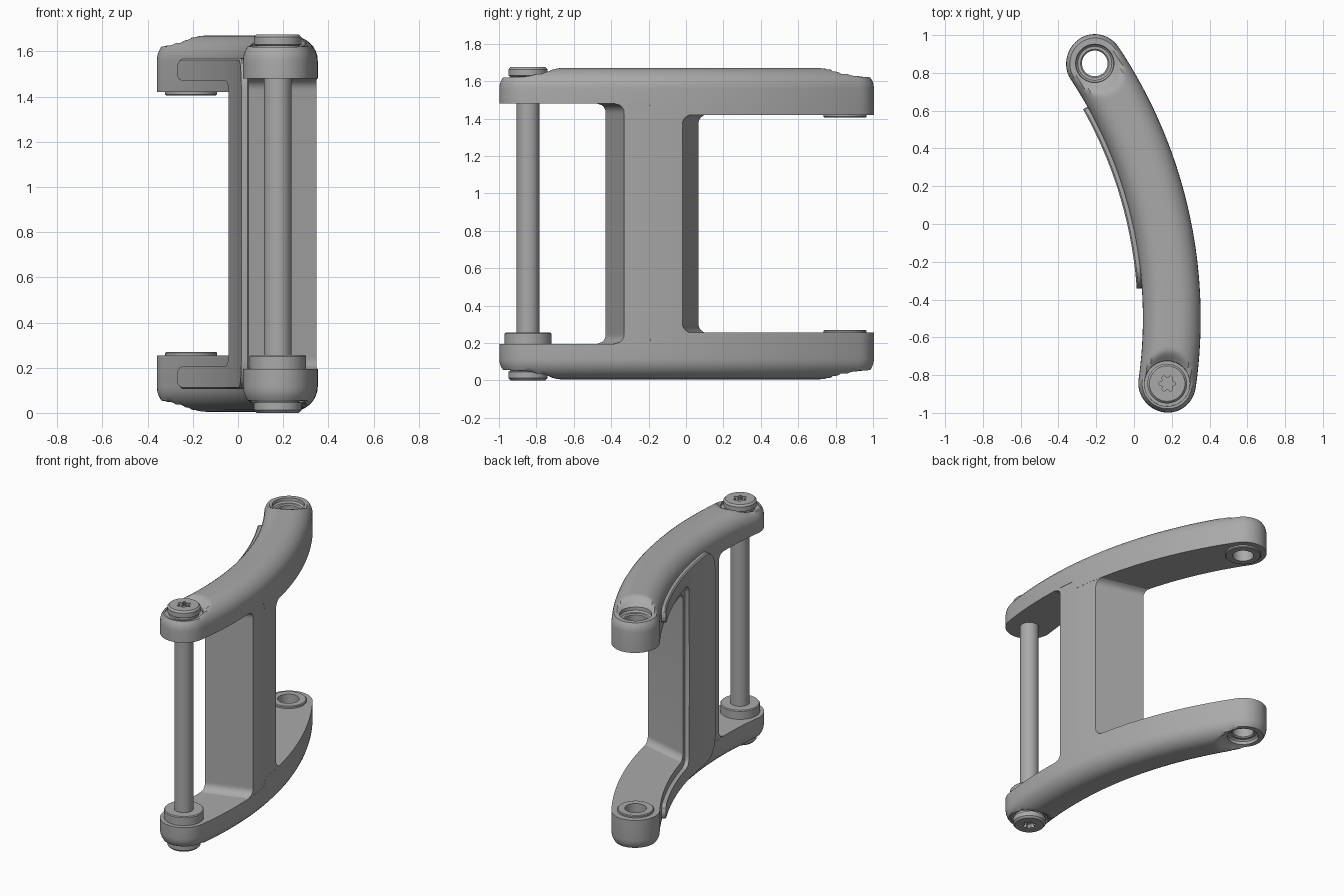
import bpy, bmesh
from math import sin, cos, pi, sqrt, hypot, radians
from mathutils import Matrix, Vector

if "Cube" in bpy.data.objects:
    bpy.data.objects.remove(bpy.data.objects["Cube"])

CX, CY, RAD = -2.24, -0.5, 2.44      # centre and radius of the arc both arms follow
HALF = 0.153                         # half width of an arm
TOP, HEIGHT = 1.67, 1.675
S_FRONT, S_BACK = -0.346, 1.431      # pivot positions along the arc

metal = bpy.data.materials.new("satin grey metal")
metal.use_nodes = True
metal.diffuse_color = (0.4, 0.4, 0.4, 1)
metal.node_tree.nodes["Principled BSDF"].inputs["Base Color"].default_value = (0.4, 0.4, 0.4, 1)


def bend(s, n, z):
    """Arc length, outward offset and height to a point."""
    a = s / RAD
    return Vector((CX + (RAD + n) * cos(a), CY + (RAD + n) * sin(a), z))


def finish(name, bm):
    bmesh.ops.recalc_face_normals(bm, faces=bm.faces)
    mesh = bpy.data.meshes.new(name)
    bm.to_mesh(mesh)
    bm.free()
    mesh.materials.append(metal)
    ob = bpy.data.objects.new(name, mesh)
    bpy.context.collection.objects.link(ob)
    return ob


def smooth(ob, angle=32):
    bpy.ops.object.select_all(action="DESELECT")
    ob.select_set(True)
    bpy.context.view_layer.objects.active = ob
    bpy.ops.object.shade_smooth_by_angle(angle=radians(angle))


def cut(ob, cutter):
    """Subtract the cutter and discard it."""
    mod = ob.modifiers.new("cut", "BOOLEAN")
    mod.operation, mod.solver, mod.object = "DIFFERENCE", "EXACT", cutter
    bpy.context.view_layer.objects.active = ob
    bpy.ops.object.modifier_apply(modifier=mod.name)
    bpy.data.objects.remove(cutter)


def mirrored(ob, name):
    """Copy of an upper part for the lower side."""
    low = ob.copy()
    low.data = ob.data.copy()
    low.name = name
    low.data.transform(Matrix.Translation((0, 0, HEIGHT)) @ Matrix.Scale(-1, 4, (0, 0, 1)))
    low.data.flip_normals()
    bpy.context.collection.objects.link(low)
    smooth(low)


def loft(name, rings, closed=False):
    """Skin rings of points; cap the ends, or join last to first."""
    bm = bmesh.new()
    rows = [[bm.verts.new(p) for p in ring] for ring in rings]
    k = len(rows[0])
    pairs = list(zip(rows, rows[1:])) + ([(rows[-1], rows[0])] if closed else [])
    for a, b in pairs:
        for i in range(k):
            j = (i + 1) % k
            bm.faces.new((a[i], a[j], b[j], b[i]))
    if not closed:
        bm.faces.new(rows[0])
        bm.faces.new(rows[-1])
    return finish(name, bm)


def turned(name, centre, profile, sides=48, tube=False):
    """Turn (radius, height) points about a vertical axis."""
    rings = [[centre + Vector((r * cos(2 * pi * i / sides), r * sin(2 * pi * i / sides), z))
              for i in range(sides)] for r, z in profile]
    return loft(name, rings, tube)


# Upper arm: bent stadium with a domed top and lowered pivot ends
def half_outline(r):
    cap = [(pi / 2) * i / 12 for i in range(13)]
    pts = [(S_FRONT - r * cos(a), r * sin(a)) for a in cap]
    pts += [(S_FRONT + (S_BACK - S_FRONT) * i / 90, r) for i in range(1, 90)]
    return pts + [(S_BACK + r * sin(a), r * cos(a)) for a in cap]


def top_height(s, n, inset):
    r = 0.12
    e = max(0, r - inset) / r
    dome = TOP - 0.11 + 0.11 * sqrt(max(0, 1 - e * e))
    d = min(hypot(max(0, s - S_FRONT), n), hypot(max(0, S_BACK - s), n))
    t = min(1, max(0, (d - 0.1) / 0.08))
    return min(dome, TOP - 0.05 * (1 - t * t * (3 - 2 * t)))


def make_arm():
    bm = bmesh.new()
    insets = [0.12 * (1 - cos(pi / 2 * i / 8)) for i in range(9)] + [0.13, 0.14, 0.147]
    levels = [None] + insets
    loops = []
    for inset in levels:
        half = half_outline(HALF - (inset or 0))
        sides = []
        for sign in (1, -1):
            row = []
            for i, (s, n) in enumerate(half):
                if sign < 0 and i in (0, len(half) - 1):
                    row.append(sides[0][i])
                    continue
                z = (1.48 if s < 0.3 else 1.42) if inset is None else top_height(s, n, inset)
                row.append(bm.verts.new(bend(s, sign * n, z)))
            sides.append(row)
        loops.append(sides)
    for lo, hi in zip(loops, loops[1:]):
        for a, b in zip(lo, hi):
            for i in range(len(a) - 1):
                bm.faces.new((a[i], a[i + 1], b[i + 1], b[i]))
    for a, b in (loops[0], loops[-1]):
        for i in range(len(a) - 1):
            bm.faces.new(list(dict.fromkeys((a[i], a[i + 1], b[i + 1], b[i]))))
    return finish("upper_arm", bm)


front, back = bend(S_FRONT, 0, 0), bend(S_BACK, 0, 0)
arm = make_arm()
cut(arm, turned("bore", back, [(0.085, 1.3), (0.085, 1.585), (0.1, 1.6), (0.108, 1.7)]))
cut(arm, turned("spotface", front, [(0.12, 1.612), (0.125, 1.7)]))
smooth(arm)
mirrored(arm, "lower_arm")

# Pivot bushings with a raised inner face
bushing = turned("upper_bushing", back, [(0.068, 1.405), (0.11, 1.405), (0.115, 1.41), (0.115, 1.425),
                                         (0.09, 1.425), (0.09, 1.59), (0.075, 1.59), (0.068, 1.583)], tube=True)
smooth(bushing)
mirrored(bushing, "lower_bushing")


# Web between the arms, flaring into them
def flare(gap, r=0.05):
    g = min(r, max(0, r - gap))
    return r - sqrt(r * r - g * g)


def web_ring(z):
    mid = min(z, HEIGHT - z)
    f, b = flare(mid - 0.195), flare(mid - 0.255)
    f, b = flare(mid - 0.195), flare(mid - 0.255)
    outer = [(0.16 - f + (0.295 + f + b) * i / 8, 0.152) for i in range(9)]
    inner = [(0.61 + b - (0.535 + f + b) * i / 12, -0.152) for i in range(13)]
    return [bend(s, n, z) for s, n in outer + inner]


low = [0.17, 0.195] + [0.195 + 0.0092 * i for i in range(1, 13)]
smooth(loft("web", [web_ring(z) for z in low + [HEIGHT - z for z in reversed(low)]]))


# Raised C-shaped plate on the concave side, made as two halves
def plate_rings():
    rings = []
    s0, s1, corner = 0.17, 1.25, 0.13
    stops = [s0 + corner * (1 - cos(pi / 2 * i / 8)) for i in range(9)]
    stops += [0.36, 0.42, 0.48, 0.54, 0.57, 0.571, 0.582, 0.6, 0.63]
    stops += [0.63 + 0.06 * i for i in range(1, 10)] + [1.2, 1.225, 1.242, s1]
    for s in stops:
        e = max(0, s0 + corner - s)
        hi = 1.57 - corner + sqrt(max(0, corner ** 2 - e * e))
        g = min(0.06, max(0, 0.631 - s))
        lo = HEIGHT / 2 if s <= 0.57 else 1.41 + sqrt(max(0, 0.0036 - g * g))
        k = max(0, s - 1.2)
        tip = 0.05 - sqrt(max(0, 0.0025 - k * k)) if k else 0
        lo, hi = lo + tip * 0.7, hi - tip * 0.7
        rings.append([bend(s, -0.148, lo), bend(s, -0.148, hi), bend(s, -0.172, hi),
                      bend(s, -0.18, hi - 0.008), bend(s, -0.18, lo)])
    return rings


plate = loft("upper_inner_plate", plate_rings())
smooth(plate)
mirrored(plate, "lower_inner_plate")

# Pivot bolt: shaft, collar and socket heads
smooth(turned("bolt_shaft", front, [(0.061, 0.03), (0.061, 1.64)]))
smooth(turned("bolt_collar", front, [(0.125, 0.19), (0.125, 0.25), (0.12, 0.256)]))
head = turned("upper_bolt_head", front, [(0.096, 1.6), (0.096, 1.625), (0.105, 1.63), (0.105, 1.663), (0.094, HEIGHT)])
star = [[front + Vector(((0.037 + 0.008 * cos(6 * a)) * cos(a), (0.037 + 0.008 * cos(6 * a)) * sin(a), z))
         for a in [2 * pi * i / 48 for i in range(48)]] for z in (1.645, 1.7)]
cut(head, loft("socket", star))
smooth(head)
mirrored(head, "lower_bolt_head")
